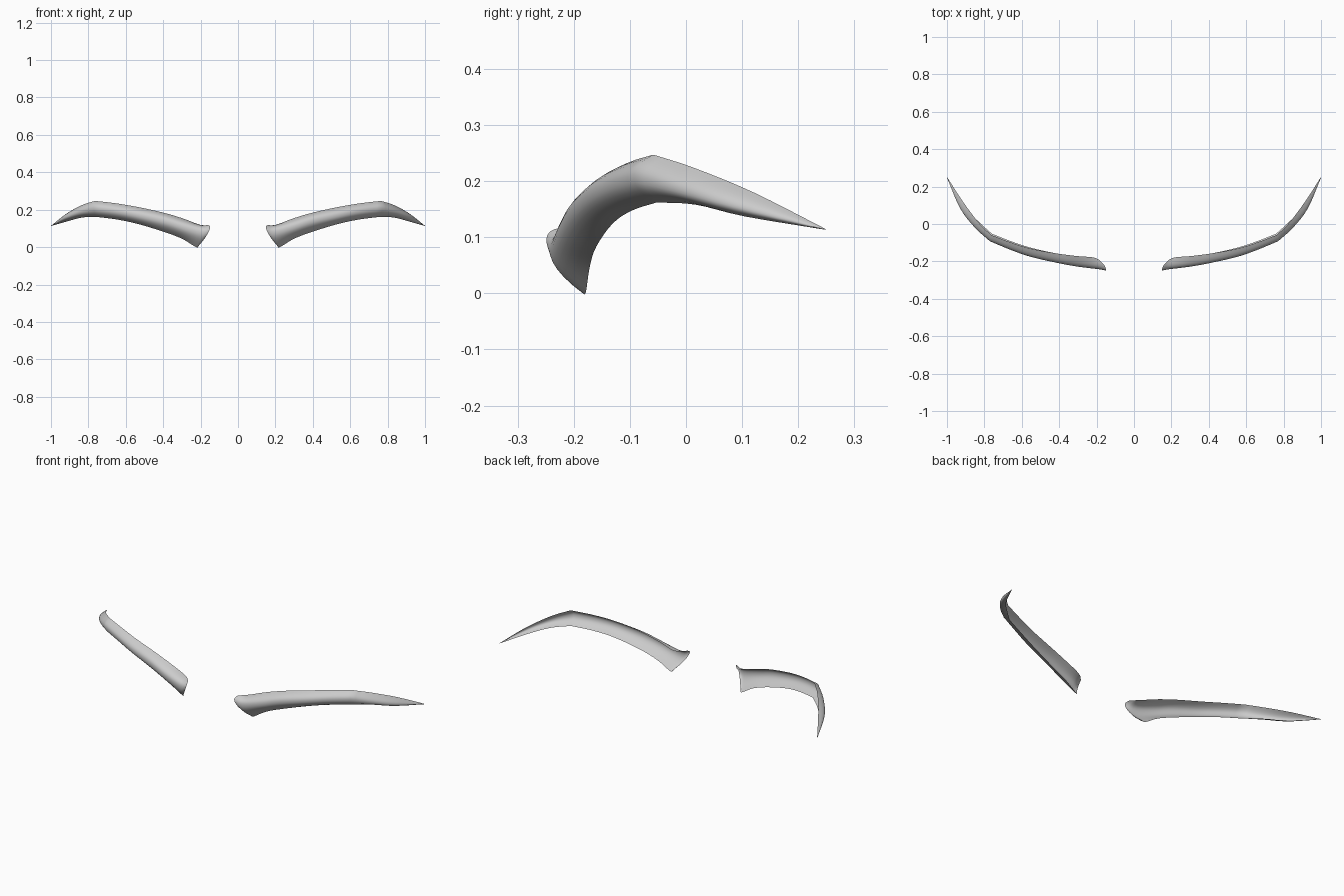
import bpy, bmesh
from mathutils import Vector

if "Cube" in bpy.data.objects:
    bpy.data.objects.remove(bpy.data.objects["Cube"])

# Cross-sections from inner end to tip: top edge, front bulge, bottom edge
INNER = [
    ((.157, -.222, .117), (.158, -.246, .080), (.212, -.187, .005)),
    ((.205, -.182, .120), (.195, -.241, .078), (.225, -.179, .000)),
    ((.30, -.172, .155), (.30, -.228, .108), (.30, -.172, .045)),
    ((.41, -.158, .187), (.40, -.210, .140), (.40, -.160, .083)),
    ((.55, -.132, .217), (.55, -.176, .172), (.54, -.130, .125)),
    ((.66, -.098, .235), (.66, -.138, .192), (.65, -.095, .148)),
    ((.765, -.058, .247), (.77, -.092, .205), (.76, -.052, .162)),
]
OUTER = [
    INNER[-1],
    ((.835, .013, .224), (.85, -.020, .187), (.835, .017, .158)),
    ((.915, .120, .180), (.93, .085, .158), (.915, .105, .137)),
    ((.999, .250, .114), (1.0, .248, .1135), (.999, .250, .113)),
]
STEPS, SIDES = 4, 12


def spline(pts):
    """Catmull-Rom samples through the given points."""
    p = [Vector(q) for q in pts]
    p = [2 * p[0] - p[1]] + p + [2 * p[-1] - p[-2]]
    out = []
    for i in range(1, len(p) - 2):
        a, b, c, d = p[i - 1:i + 3]
        for k in range(STEPS):
            t = k / STEPS
            out.append(.5 * (2 * b + (c - a) * t + (2 * a - 5 * b + 4 * c - d) * t * t
                             + (3 * b - a - 3 * c + d) * t ** 3))
    return out + [p[-2]]


def rails(sections):
    return list(zip(*[spline([s[i] for s in sections]) for i in range(3)]))


# Curved open shell lofted through the sections, with a sharp arch peak
bm = bmesh.new()
rows = []
for top, mid, low in rails(INNER)[:-1] + rails(OUTER):
    row = []
    for k in range(SIDES + 1):
        u = k / SIDES
        bulge = 1 - abs(2 * u - 1) ** 2.4
        row.append(bm.verts.new(top.lerp(low, u) + (mid - (top + low) / 2) * bulge))
    rows.append(row)
for r, s in zip(rows, rows[1:]):
    for k in range(SIDES):
        bm.faces.new((r[k], r[k + 1], s[k + 1], s[k]))
mesh = bpy.data.meshes.new("eyebrows")
bm.to_mesh(mesh)
bm.free()
brows = bpy.data.objects.new("eyebrows", mesh)
bpy.context.collection.objects.link(brows)
for f in mesh.polygons:
    f.use_smooth = True

# Opposite brow
mirror = brows.modifiers.new("mirror", 'MIRROR')
mirror.use_mirror_merge = False
